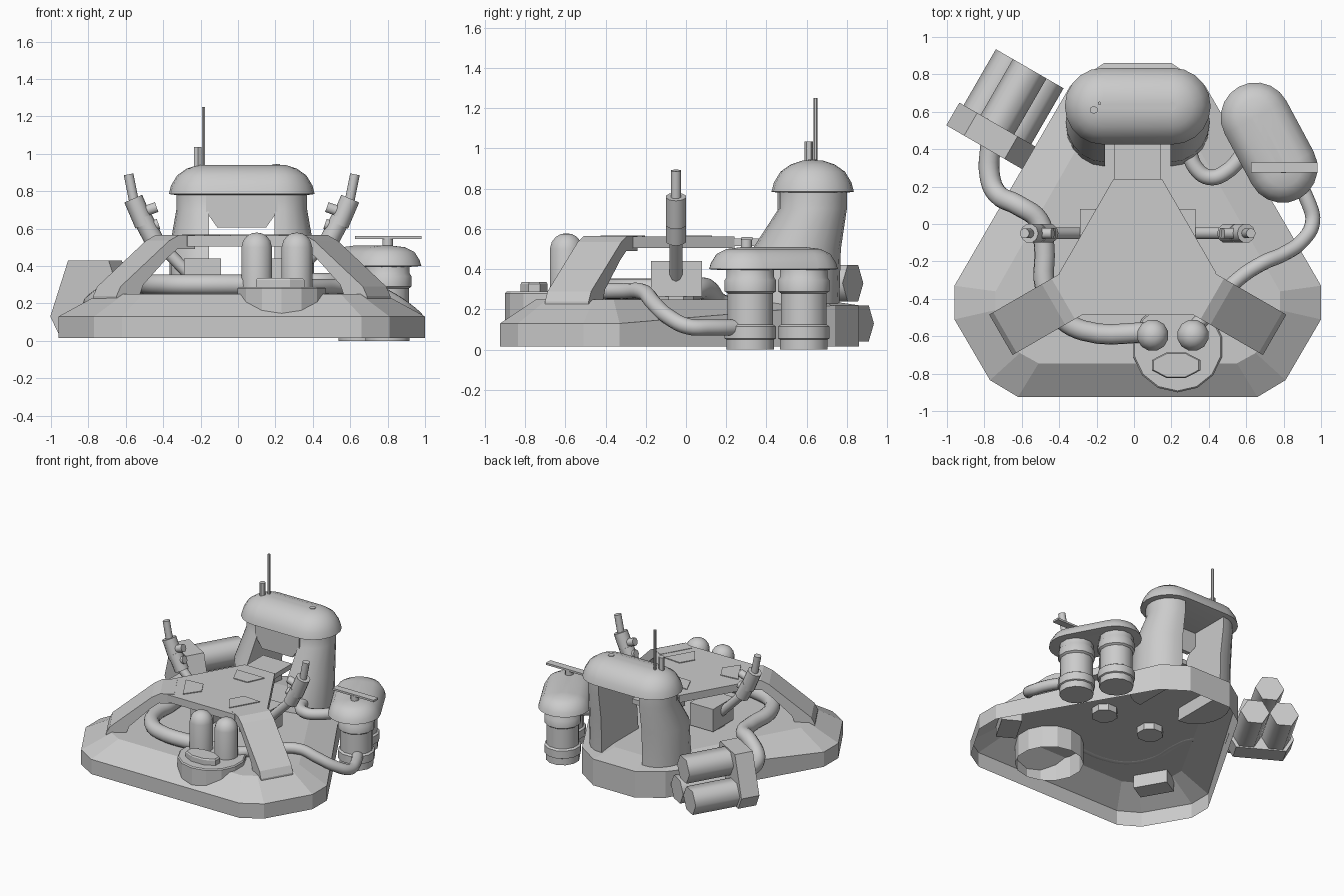
import bpy, bmesh
from math import sin, cos, pi, radians
from mathutils import Vector, Matrix

if "Cube" in bpy.data.objects:
    bpy.data.objects.remove(bpy.data.objects["Cube"])

CX = 0.02  # symmetry line of the hull


def loft(name, rings, cap0=True, cap1=True, M=None, smooth=False):
    """Skin a list of equal-length 3D rings."""
    bm = bmesh.new()
    vs = [[bm.verts.new(M @ Vector(p) if M else p) for p in r] for r in rings]
    n = len(vs[0])
    for a, b in zip(vs, vs[1:]):
        for i in range(n):
            j = (i + 1) % n
            bm.faces.new((a[i], a[j], b[j], b[i]))
    if cap0:
        bm.faces.new(vs[0][::-1])
    if cap1:
        bm.faces.new(vs[-1])
    bmesh.ops.recalc_face_normals(bm, faces=bm.faces)
    me = bpy.data.meshes.new(name)
    bm.to_mesh(me)
    bm.free()
    ob = bpy.data.objects.new(name, me)
    bpy.context.collection.objects.link(ob)
    if smooth:
        shade(ob)
    return ob


def shade(ob, angle=46):
    bpy.ops.object.select_all(action='DESELECT')
    ob.select_set(True)
    bpy.context.view_layer.objects.active = ob
    bpy.ops.object.shade_smooth_by_angle(angle=radians(angle))


def prism(name, pts, z0, z1, M=None):
    return loft(name, [[(x, y, z) for x, y in pts] for z in (z0, z1)], M=M)


def box(name, x0, x1, y0, y1, z0, z1):
    return prism(name, [(x0, y0), (x1, y0), (x1, y1), (x0, y1)], z0, z1)


def lathe(name, c, prof, n=12, sy=1.0, cap0=True, smooth=True, M=None):
    """Revolve (radius, height) pairs about a vertical axis at c."""
    ang = [2 * pi * (i + .5) / n for i in range(n)]
    rings = [[(c[0] + r * cos(a), c[1] + r * sy * sin(a), z) for a in ang] for r, z in prof]
    return loft(name, rings, cap0, True, M, smooth)


def rod(name, a, b, r, n=10):
    a, d = Vector(a), Vector(b) - Vector(a)
    M = Matrix.Translation(a) @ d.to_track_quat('Z', 'Y').to_matrix().to_4x4()
    return lathe(name, (0, 0), [(r, 0), (r, d.length)], n, smooth=n > 6, M=M)


def pill(name, p0, p1, prof, n=10):
    """Dome over a stadium outline; prof holds (radius, z)."""
    p0, p1 = Vector(p0), Vector(p1)
    d = (p1 - p0).normalized()
    s = Vector((-d.y, d.x))
    rings = []
    for r, z in prof:
        ring = []
        for c, t0 in ((p1, -pi / 2), (p0, pi / 2)):
            for i in range(n + 1):
                t = t0 + pi * i / n
                q = c + d * (r * cos(t)) + s * (r * sin(t))
                ring.append((q.x, q.y, z))
        rings.append(ring)
    return loft(name, rings, smooth=True)


def pipe(name, pts, r):
    cu = bpy.data.curves.new(name, 'CURVE')
    cu.dimensions = '3D'
    cu.bevel_depth, cu.bevel_resolution, cu.resolution_u = r, 4, 5
    sp = cu.splines.new('BEZIER')
    sp.bezier_points.add(len(pts) - 1)
    for bp, p in zip(sp.bezier_points, pts):
        bp.co = p
        bp.handle_left_type = bp.handle_right_type = 'AUTO'
    ob = bpy.data.objects.new(name, cu)
    bpy.context.collection.objects.link(ob)
    bpy.ops.object.select_all(action='DESELECT')
    ob.select_set(True)
    bpy.context.view_layer.objects.active = ob
    bpy.ops.object.convert(target='MESH')
    shade(bpy.context.object)


# hull: open-bottomed chamfered triangle
def mirrored(half):
    full = half + [(-x, y, z) for x, y, z in reversed(half)]
    return [(x + CX, y, z) for x, y, z in full]


outer = [(.64, -.925, .13), (.79, -.835, .13), (.98, -.51, .13), (.98, -.33, .13), (.36, .74, .22), (.18, .86, .22)]
inner = [(.53, -.745, .25), (.63, -.69, .25), (.76, -.46, .25), (.76, -.36, .25), (.26, .52, .25), (.13, .66, .25)]
loft("hull", [mirrored([(x, y, .015) for x, y, z in outer]), mirrored(outer), mirrored(inner)], cap0=False)

# top frame: plate, two sloping legs, rear neck and surface panels
C = Matrix.Translation((CX, -.17, 0))
spin = [C @ Matrix.Rotation(radians(a), 4, 'Z') for a in (90, 210, 330)]
corners = [M @ Vector((.41, s * .13, 0)) for M in spin for s in (-1, 1)]
prism("frame_plate", [(p.x, p.y) for p in corners], .505, .562)
leg = [(.36, .565), (.46, .565), (.52, .535), (.82, .29), (.845, .24), (.845, .15), (.70, .15), (.70, .25),
       (.68, .30), (.53, .445), (.47, .49), (.36, .49)]
for M, side in zip(spin[1:], ("left", "right")):
    loft("frame_leg_" + side, [[(r, y, z) for r, z in leg] for y in (-.125, .125)], M=M)
box("frame_neck", CX - .125, CX + .125, .2, .46, .515, .553)
for M in spin:
    prism("frame_panel", [(.17, -.06), (.30, -.12), (.30, .12), (.17, .06)], .55, .568, M)

# rear tower: two leaning pillars, visor, domed cap, antennas
for s, side in ((-1, "left"), (1, "right")):
    rings = []
    for z, cy, rx, ry in ((.15, .53, .21, .23), (.5, .55, .21, .22), (.7, .63, .175, .17), (.80, .63, .175, .17)):
        rings.append([(CX + s * (.175 + rx * cos(t)), cy + ry * sin(t), z)
                      for t in [-pi / 2 + pi * i / 10 for i in range(11)]])
    loft("tower_pillar_" + side, rings, smooth=True)
visor = [(-.19, .79), (-.19, .69), (-.13, .605), (.13, .605), (.19, .69), (.19, .79)]
loft("tower_visor", [[(CX + x, y, z) for x, z in visor] for y in (.455, .49)])
pill("tower_cap", (CX - .185, .63), (CX + .185, .63),
     [(.17, .78), (.205, .785), (.193, .83), (.16, .885), (.11, .92), (.05, .94), (.01, .94)])
rod("antenna_tall", (-.185, .645, .92), (-.185, .645, 1.25), .01, 6)
rod("antenna_short", (-.215, .61, .9), (-.215, .61, 1.035), .022, 6)
rod("cap_stud", (.205, .63, .92), (.205, .63, .945), .024, 6)

# right twin tank under a domed lid, with a flat bar on a post
tanks = [(.655, .585), (.80, .32)]
for c in tanks:
    lathe("tank", c, [(.122, 0), (.122, .05), (.132, .055), (.132, .115), (.117, .125), (.117, .28),
                      (.132, .29), (.132, .345), (.122, .36), (.122, .41)], 12)
pill("tank_lid", (.65, .57), (.795, .30),
     [(.12, .395), (.187, .40), (.178, .43), (.15, .475), (.10, .50), (.02, .51)])
rod("lid_post", (.80, .30, .49), (.80, .30, .55), .03, 8)
box("lid_bar", .625, .98, .275, .33, .545, .56)

# left bundle of three hexagonal canisters in a bracket
d = Vector((.5, .866, 0))
lat = Vector((.866, -.5, 0))
front = Vector((-.80, .41, 0))
frame = Matrix(((lat.x, d.x, 0, front.x), (lat.y, d.y, 0, front.y), (0, 0, 1, 0), (0, 0, 0, 1)))
for u, z in ((-.105, .13), (.105, .13), (0, .33)):
    ring = [(u + .104 * cos(i * pi / 3), z + .104 * sin(i * pi / 3)) for i in range(6)]
    shade(loft("canister", [[(x, v, h) for x, h in ring] for v in (.02, .485)], M=frame), 65)
bracket = [(-.235, .13), (-.18, .03), (.18, .03), (.235, .13), (.125, .43), (-.125, .43)]
loft("canister_bracket", [[(x, v, h) for x, h in bracket] for v in (0, .14)], M=frame)

# front round platform with two domed cylinders and an oval hatch
lathe("front_platform", (.233, -.657), [(.243, .08), (.243, .28), (.235, .288)], 14, cap0=False, smooth=False)
for x in (.10, .315):
    lathe("domed_cylinder", (x, -.595), [(.085, .25), (.085, .50), (.075, .535), (.055, .56), (.03, .574), (.005, .578)], 12)
lathe("oval_hatch", (.225, -.755), [(.14, .27), (.14, .325), (.13, .335)], 8, sy=.52, smooth=False)

# hull pipes
pipe("pipe_tower_to_tank", [(.29, .40, .32), (.33, .30, .32), (.40, .25, .32), (.48, .27, .32), (.62, .42, .32)], .042)
pipe("pipe_tank_to_front", [(.84, .28, .11), (.93, .12, .11), (.955, .01, .115), (.90, -.09, .165), (.80, -.16, .23),
                            (.685, -.21, .285), (.54, -.31, .29), (.42, -.45, .29), (.30, -.58, .29)], .04)
pipe("pipe_canister_to_front", [(-.765, .45, .2), (-.77, .25, .2), (-.73, .16, .23), (-.62, .10, .3), (-.51, .02, .3),
                                (-.48, -.12, .3), (-.475, -.34, .3), (-.40, -.49, .3), (-.27, -.57, .3), (.10, -.58, .3)], .055)

# side guns: octagonal base, housing, bent barrel with two studs
for s, side in ((-1, "left"), (1, "right")):
    X = lambda u: CX + s * u
    lathe("gun_base_" + side, (X(.21), -.05), [(.095, .2), (.095, .27)], 8, smooth=False)
    box("gun_housing_" + side, min(X(.11), X(.31)), max(X(.11), X(.31)), -.175, .08, .265, .44)
    rod("gun_arm_" + side, (X(.27), -.05, .345), (X(.50), -.05, .58), .033)
    rod("gun_body_" + side, (X(.47), -.05, .54), (X(.53), -.05, .655), .052)
    rod("gun_sleeve_" + side, (X(.52), -.05, .62), (X(.58), -.05, .76), .052)
    rod("gun_barrel_" + side, (X(.575), -.05, .74), (X(.605), -.05, .89), .026)
    for u, z in ((.46, .715), (.45, .625)):
        rod("gun_stud_" + side, (X(u + .08), -.05, z - .03), (X(u - .005), -.05, z), .03, 8)
